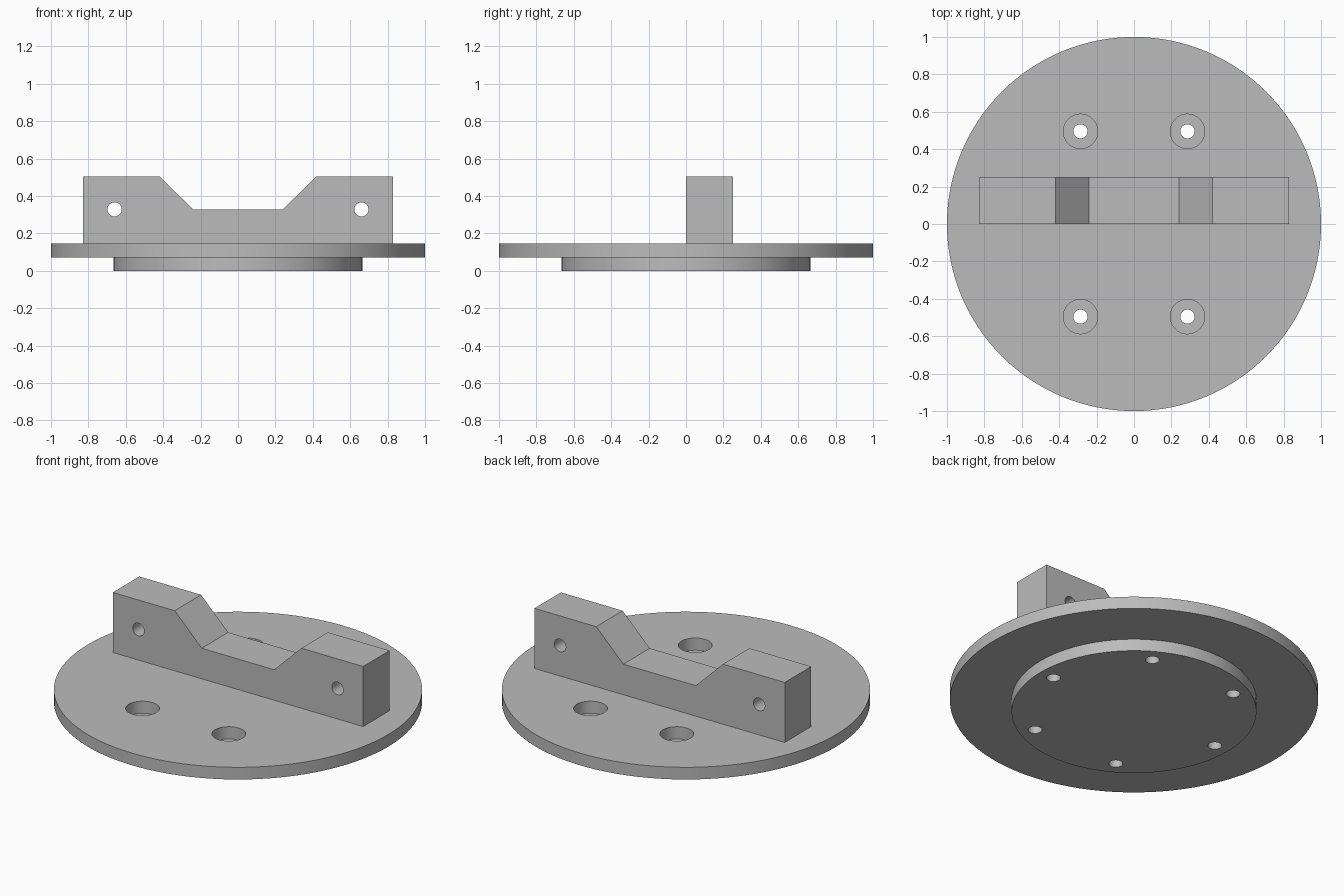
import bpy
import bmesh
from math import cos, sin, radians

if "Cube" in bpy.data.objects:
    bpy.data.objects.remove(bpy.data.objects["Cube"], do_unlink=True)

grey = bpy.data.materials.new("plain grey")
grey.use_nodes = True
grey.diffuse_color = (0.5, 0.5, 0.5, 1)
grey.node_tree.nodes["Principled BSDF"].inputs["Base Color"].default_value = grey.diffuse_color

LOWER_TOP, PLATE_TOP = 0.072, 0.145
HOLE, COUNTERBORE, RING = 0.038, 0.092, 0.572


def cylinder(name, radius, center, depth, sides=48, rotation=(0, 0, 0)):
    bpy.ops.mesh.primitive_cylinder_add(vertices=sides, radius=radius, depth=depth,
                                        location=center, rotation=rotation)
    ob = bpy.context.object
    ob.name = name
    ob.data.materials.append(grey)
    return ob


def disc(name, radius, bottom, top):
    return cylinder(name, radius, (0, 0, (bottom + top) / 2), top - bottom, 128)


def drill(ob, cutters):
    for cutter in cutters:
        cutter.hide_render = True
        mod = ob.modifiers.new("hole", 'BOOLEAN')
        mod.operation, mod.solver, mod.object = 'DIFFERENCE', 'EXACT', cutter
        bpy.context.view_layer.objects.active = ob
        bpy.ops.object.modifier_apply(modifier=mod.name)
        bpy.data.objects.remove(cutter, do_unlink=True)


def finish(ob):
    bpy.ops.object.select_all(action='DESELECT')
    ob.select_set(True)
    bpy.context.view_layer.objects.active = ob
    bpy.ops.object.shade_smooth_by_angle(angle=radians(30))


def ring_cutters(radius, angles):
    return [cylinder("cutter", radius, (RING * cos(radians(a)), RING * sin(radians(a)), 0), 1)
            for a in angles]


# Lower boss with a ring of six bolt holes
boss = disc("lower_boss", 0.665, 0, LOWER_TOP)
drill(boss, ring_cutters(HOLE, range(0, 360, 60)))

# Round plate with four wide counterbores above the open bolt holes
plate = disc("round_plate", 1.0, LOWER_TOP, PLATE_TOP)
drill(plate, ring_cutters(COUNTERBORE, (60, 120, 240, 300)))

# Upright bar with a sloped notch, extruded from its front profile
right_half = [(0.83, PLATE_TOP), (0.83, 0.505), (0.42, 0.505), (0.24, 0.328)]
profile = right_half + [(-x, z) for x, z in reversed(right_half)]
bm = bmesh.new()
face = bm.faces.new([bm.verts.new((x, 0, z)) for x, z in profile])
grown = bmesh.ops.extrude_face_region(bm, geom=[face])["geom"]
bmesh.ops.translate(bm, vec=(0, 0.25, 0),
                    verts=[v for v in grown if isinstance(v, bmesh.types.BMVert)])
bmesh.ops.recalc_face_normals(bm, faces=bm.faces)
mesh = bpy.data.meshes.new("notched_bar")
bm.to_mesh(mesh)
bm.free()
mesh.materials.append(grey)
bar = bpy.data.objects.new("notched_bar", mesh)
bpy.context.collection.objects.link(bar)

# Cross holes near the ends of the bar
drill(bar, [cylinder("cutter", HOLE, (x, 0.125, 0.328), 1, rotation=(radians(90), 0, 0))
            for x in (-0.66, 0.66)])

for part in (boss, plate, bar):
    finish(part)
